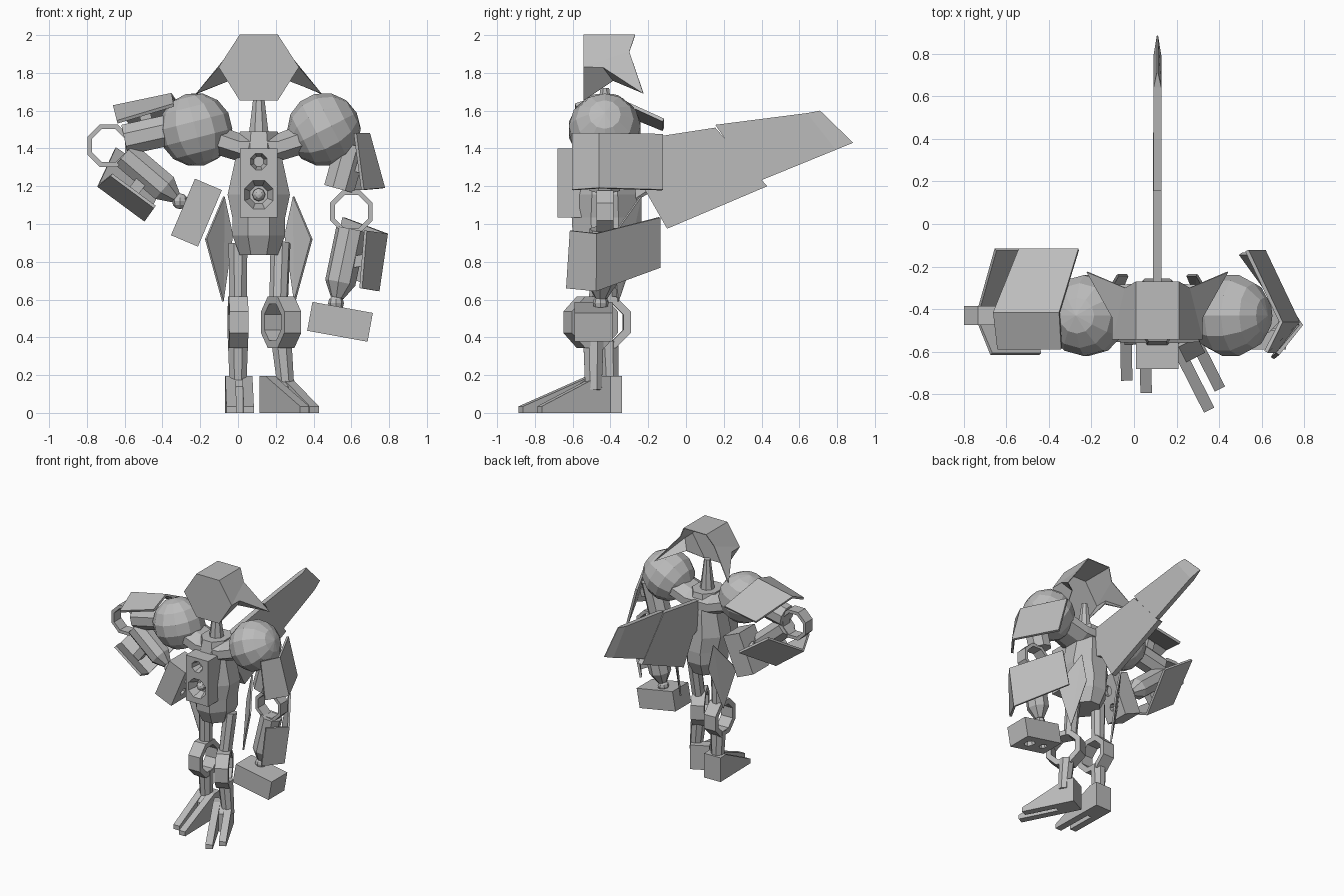
import bpy, bmesh, math
from mathutils import Vector, Matrix

if "Cube" in bpy.data.objects:
    bpy.data.objects.remove(bpy.data.objects["Cube"])

grey = bpy.data.materials.new("plain grey")
grey.diffuse_color = (0.5, 0.5, 0.5, 1)
grey.use_nodes = True
grey.node_tree.nodes["Principled BSDF"].inputs["Base Color"].default_value = grey.diffuse_color
CX = 0.11  # body centre line


def make(name, verts, faces, thick=0):
    me = bpy.data.meshes.new(name)
    me.from_pydata([tuple(v) for v in verts], [], faces)
    bm = bmesh.new()
    bm.from_mesh(me)
    bmesh.ops.recalc_face_normals(bm, faces=bm.faces)
    bm.to_mesh(me)
    bm.free()
    me.materials.append(grey)
    ob = bpy.data.objects.new(name, me)
    bpy.context.collection.objects.link(ob)
    if thick:
        m = ob.modifiers.new("thickness", 'SOLIDIFY')
        m.thickness, m.offset = thick, 0
    return ob


def loft(name, rings, closed=False):
    """Skin a list of equal-length rings; capped, or joined into a loop."""
    n, k = len(rings[0]), len(rings)
    faces = [(i * n + j, i * n + (j + 1) % n, (i + 1) % k * n + (j + 1) % n, (i + 1) % k * n + j)
             for i in range(k if closed else k - 1) for j in range(n)]
    if not closed:
        faces += [tuple(range(n)), tuple(range((k - 1) * n, k * n))]
    return make(name, [v for r in rings for v in r], faces)


def circle(r, z, n=8):
    return [Vector((r * math.cos(a), r * math.sin(a), z))
            for a in [math.tau * (i + 0.5) / n for i in range(n)]]


def turned(name, p0, p1, profile, n=8):
    """Turned part along p0 -> p1; profile = (fraction, radius) pairs."""
    p0, p1 = Vector(p0), Vector(p1)
    d = p1 - p0
    m = Matrix.Translation(p0) @ d.to_track_quat('Z', 'Y').to_matrix().to_4x4()
    return loft(name, [[m @ v for v in circle(r, t * d.length, n)] for t, r in profile])


def joint_ring(name, c, outer, inner, width, axis, yaw=0):
    rot = Matrix.Rotation(yaw, 4, 'Z') @ Vector(axis).to_track_quat('Z', 'Y').to_matrix().to_4x4()
    m = Matrix.Translation(c) @ rot
    h = width / 2
    rings = [[m @ v for v in circle(r, z)] for r, z in
             ((outer, -h), (outer, h), (inner, h), (inner, -h))]
    return loft(name, rings, closed=True)


def box(name, c, size, rot=None):
    m = Matrix.Translation(c) @ (rot or Matrix())
    x, y, z = [s / 2 for s in size]
    return loft(name, [[m @ Vector(p) for p in ((-x, -y, k), (x, -y, k), (x, y, k), (-x, y, k))]
                       for k in (-z, z)])


def ball(name, c, r, rot, seg=12, rings=7):
    bm = bmesh.new()
    bmesh.ops.create_uvsphere(bm, u_segments=seg, v_segments=rings, radius=r,
                              matrix=Matrix.Translation(c) @ rot)
    me = bpy.data.meshes.new(name)
    bm.to_mesh(me)
    bm.free()
    me.materials.append(grey)
    ob = bpy.data.objects.new(name, me)
    bpy.context.collection.objects.link(ob)


def cut(target, cutter):
    cutter.hide_render = True
    cutter.hide_viewport = True
    m = target.modifiers.new("recess", 'BOOLEAN')
    m.operation, m.solver, m.object = 'DIFFERENCE', 'EXACT', cutter


def armour(name, front, apex, back):
    """Folded plate: three edges, each a pair of points."""
    make(name, [*front, *apex, *back], [(0, 1, 3, 2), (2, 3, 5, 4)], 0.018)


# Helmet: hexagonal faceplate with swept-back cheek wings, open behind
half = [(0.10, -0.54, 2.0), (0.10, -0.27, 2.0), (0.15, -0.30, 1.91), (0.33, -0.225, 1.69),
        (0.21, -0.54, 1.83), (0.21, -0.44, 1.83), (0.155, -0.385, 1.76), (0.10, -0.54, 1.655)]
hv = [(CX + s * x, y, z) for s in (1, -1) for x, y, z in half]
hf = [(0, 1, 2, 4), (4, 2, 3, 5), (4, 5, 6, 7), (5, 3, 6)]
hf += [tuple(i + 8 for i in f) for f in hf] + [(0, 4, 7, 15, 12, 8), (0, 1, 9, 8)]
make("helmet", hv, hf, 0.006)

# Torso, neck and the broad bar joining the shoulders
rings = []
for z, hx, hy in ((0.835, 0.10, 0.12), (0.94, 0.14, 0.17), (1.035, 0.14, 0.175),
                  (1.155, 0.165, 0.165), (1.34, 0.125, 0.15), (1.49, 0.10, 0.12)):
    rings.append([(CX + v.x * hx / 0.924, -0.43 + v.y * hy / 0.924, z) for v in circle(1, 0)])
loft("torso", rings)
turned("neck", (CX, -0.43, 1.45), (CX, -0.43, 1.72), [(0, 0.06), (1, 0.025)])
loft("shoulder_bar", [[(x, -0.42 + v.x * hy / 0.924, zc + v.y * hz / 0.924) for v in circle(1, 0)]
                      for x, zc, hy, hz in ((-0.14, 1.455, 0.13, 0.08), (0.01, 1.405, 0.14, 0.075),
                                            (0.21, 1.405, 0.14, 0.075), (0.36, 1.455, 0.13, 0.08))])

# Chest block with two round recesses
chest = box("chest_block", (CX, -0.56, 1.2175), (0.20, 0.24, 0.365))
for i, (z, r) in enumerate(((1.33, 0.047), (1.155, 0.082))):
    cut(chest, turned("recess_cutter_%d" % i, (CX, -0.70, z), (CX, -0.61, z),
                      [(0, r * 1.1), (1, r * 0.6)]))
ball("chest_lens", (CX, -0.625, 1.155), 0.035, Matrix.Rotation(math.pi / 2, 4, 'X'), 8, 6)

# Tail wing, two panels
inner = [(-0.30, 1.44), (0.155, 1.51), (0.43, 1.20), (-0.10, 0.975), (-0.22, 1.185), (-0.30, 1.22)]
loft("wing_inner", [[(CX + s, y, z) for y, z in inner] for s in (-0.02, 0.02)])
loft("wing_outer", [[(CX - h, *a), (CX + h, *a), (CX + h, *b), (CX - h, *b)] for a, b, h in (
    ((0.155, 1.525), (0.37, 1.22), 0.018), ((0.64, 1.587), (0.794, 1.393), 0.018),
    ((0.71, 1.60), (0.885, 1.43), 0.003))])

# Hip fins
for s, side in ((-1, "left"), (1, "right")):
    make("hip_fin_" + side, [(CX + s * x, y, z) for x, y, z in (
        (0.185, -0.24, 1.145), (0.28, -0.40, 0.92), (0.19, -0.36, 0.59), (0.14, -0.24, 0.94))],
         [(0, 1, 2), (0, 2, 3)], 0.012)

# Shoulder balls
ball("shoulder_left", (-0.225, -0.43, 1.50), 0.195, Matrix.Rotation(-0.25, 4, 'Y'))
ball("shoulder_right", (0.455, -0.43, 1.50), 0.195, Matrix.Rotation(1.1, 4, 'Y'))


def arm(side, a0, a1, elbow, f0, f1, hand, tilt):
    """Upper arm, elbow ring, forearm with tapered wrist, ball and hand."""
    turned("upper_arm_" + side, a0, a1, [(0, 0.088), (1, 0.088)])
    joint_ring("elbow_ring_" + side, elbow, 0.122, 0.095, 0.09, (0, 1, 0))
    turned("forearm_" + side, f0, f1, [(0, 0.082), (0.78, 0.082), (1, 0.035)])
    d = (Vector(f1) - Vector(f0)).normalized()
    w = Vector(f1) + d * 0.03
    ball("wrist_" + side, w, 0.042, Matrix(), 8, 6)
    rot = Matrix.Rotation(tilt, 4, 'Y')
    h = box("hand_" + side, hand, (0.325, 0.20, 0.155), rot)
    m = Matrix.Translation(hand) @ rot
    for i, (x, r) in enumerate(((-0.07, 0.03), (0.06, 0.042))):
        cut(h, turned("hand_cutter_%s_%d" % (side, i), m @ Vector((x, 0, -0.1)),
                      m @ Vector((x, 0, -0.04)), [(0, r), (1, r)]))


arm("right", (0.60, -0.43, 1.42), (0.535, -0.43, 1.185), (0.60, -0.43, 1.065),
    (0.60, -0.43, 0.97), (0.525, -0.45, 0.61), (0.54, -0.49, 0.482), 0.18)
arm("left", (-0.33, -0.43, 1.505), (-0.60, -0.43, 1.445), (-0.685, -0.43, 1.415),
    (-0.60, -0.43, 1.37), (-0.33, -0.43, 1.14), (-0.22, -0.45, 1.06), -1.17)

# Folded armour plates and the brackets that hold them
armour("upper_plate_right", [(0.62, -0.60, 1.48), (0.66, -0.60, 1.18)],
       [(0.69, -0.46, 1.48), (0.77, -0.46, 1.19)], [(0.53, -0.125, 1.475), (0.61, -0.125, 1.18)])
armour("lower_plate_right", [(0.675, -0.61, 0.965), (0.65, -0.63, 0.66)],
       [(0.785, -0.475, 0.95), (0.74, -0.475, 0.645)], [(0.56, -0.14, 1.035), (0.50, -0.14, 0.77)])
armour("upper_plate_left", [(-0.64, -0.585, 1.54), (-0.34, -0.585, 1.63)],
       [(-0.66, -0.415, 1.62), (-0.35, -0.415, 1.685)], [(-0.54, -0.12, 1.50), (-0.26, -0.12, 1.55)])
armour("lower_plate_left", [(-0.67, -0.61, 1.26), (-0.44, -0.61, 1.09)],
       [(-0.74, -0.44, 1.205), (-0.49, -0.44, 1.02)], [(-0.65, -0.12, 1.40), (-0.39, -0.12, 1.22)])
for name, c, tilt in (("upper_right", (0.65, -0.46, 1.30), 0.26), ("lower_right", (0.665, -0.47, 0.81), -0.2),
                      ("upper_left", (-0.49, -0.43, 1.57), -0.25), ("lower_left", (-0.54, -0.45, 1.19), 0.65)):
    size = (0.12, 0.06, 0.06) if "right" in name else (0.06, 0.06, 0.12)
    box("bracket_" + name, c, size, Matrix.Rotation(tilt, 4, 'Y'))


def foot(side, heel, yaw, lengths):
    """Wedge foot: heel block and two slim toes of unequal length."""
    m = Matrix.Translation((*heel, 0)) @ Matrix.Rotation(yaw, 4, 'Z')

    def wedge(name, x0, x1, prof):
        loft(name, [[m @ Vector((x, -y, z)) for y, z in prof] for x in (x0, x1)])
    wedge("heel_" + side, -0.072, 0.072,
          [(0, 0), (0, 0.195), (0.075, 0.195), (0.16, 0.14), (0.16, 0)])
    for s, length in zip((-1, 1), lengths):
        wedge("toe_%s_%s" % (side, "a" if s < 0 else "b"), s * 0.018, s * 0.072,
              [(0.07, 0), (0.07, 0.195), (length, 0.035), (length, 0)])


# Legs
for side, t0, t1, knee, s0, s1, yaw in (
        ("left", (0, -0.41, 0.90), (0, -0.41, 0.58), (0, -0.43, 0.48),
         (0, -0.41, 0.38), (0, -0.40, 0.12), 0.04),
        ("right", (0.225, -0.42, 0.90), (0.215, -0.47, 0.58), (0.228, -0.505, 0.48),
         (0.23, -0.49, 0.38), (0.255, -0.49, 0.12), 0.47)):
    turned("thigh_" + side, t0, t1, [(0, 0.054), (1, 0.05)])
    joint_ring("knee_ring_" + side, knee, 0.148, 0.105, 0.10, (1, 0, 0), yaw)
    turned("shin_" + side, s0, s1, [(0, 0.058), (1, 0.047)])
foot("left", (0.003, -0.34), 0.02, (0.395, 0.455))
foot("right", (0.178, -0.43), 0.47, (0.475, 0.41))
